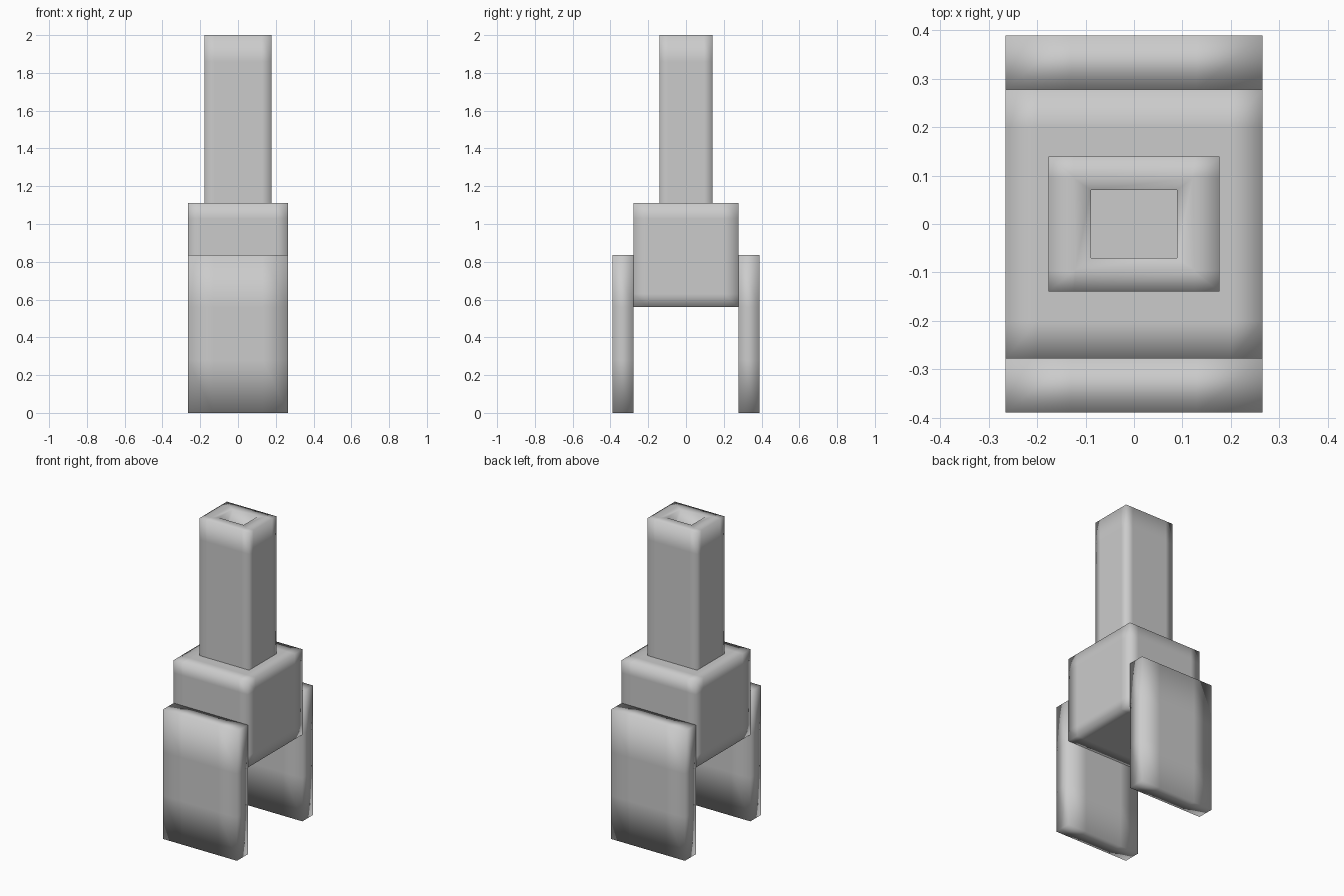
import bpy
import bmesh
from mathutils import Matrix, Vector

if "Cube" in bpy.data.objects:
    bpy.data.objects.remove(bpy.data.objects["Cube"])


def box_bmesh(lo, hi):
    bm = bmesh.new()
    lo, hi = Vector(lo), Vector(hi)
    size = hi - lo
    bmesh.ops.create_cube(bm, size=1, matrix=Matrix.Translation((lo + hi) / 2)
                          @ Matrix.Diagonal((*size, 1)))
    return bm


def add_loops(bm, cuts):
    # support loops keep the broad faces flat under smooth shading
    for axis, values in enumerate(cuts):
        normal = Vector((0, 0, 0))
        normal[axis] = 1
        for v in values:
            bmesh.ops.bisect_plane(bm, geom=bm.verts[:] + bm.edges[:] + bm.faces[:],
                                   plane_co=normal * v, plane_no=normal)


def finish(bm, name):
    bmesh.ops.recalc_face_normals(bm, faces=bm.faces[:])
    for f in bm.faces:
        f.smooth = True
    mesh = bpy.data.meshes.new(name)
    bm.to_mesh(mesh)
    bm.free()
    obj = bpy.data.objects.new(name, mesh)
    bpy.context.collection.objects.link(obj)
    return obj


# Central block
block = box_bmesh((-0.265, -0.278, 0.56), (0.265, 0.278, 1.112))
add_loops(block, ((-0.2, 0.2), (-0.2, 0.2), (0.63, 1.03)))
finish(block, "centre_block")

# Hollow square shaft: the rim is half the outer size, open down to the block
shaft = box_bmesh((-0.177, -0.139, 1.05), (0.177, 0.139, 2.0))
top = max(shaft.faces, key=lambda f: f.calc_center_median().z)
bottom = min(shaft.faces, key=lambda f: f.calc_center_median().z)
bmesh.ops.inset_region(shaft, faces=[top], thickness=0.05)
for v in top.verts:
    v.co.x = 0.089 if v.co.x > 0 else -0.089
    v.co.y = 0.07 if v.co.y > 0 else -0.07
walls = bmesh.ops.extrude_face_region(shaft, geom=[top])["geom"]
floor = [g for g in walls if isinstance(g, bmesh.types.BMFace)]
for v in floor[0].verts:
    v.co.z = 1.08
dead = floor + [bottom] + ([top] if top.is_valid else [])
bmesh.ops.delete(shaft, geom=dead, context='FACES')
add_loops(shaft, ((-0.125, 0.125), (-0.095, 0.095), (1.86,)))
finish(shaft, "hollow_shaft")

# Two side plates gripping the block
for side, name in ((-1, "front_plate"), (1, "back_plate")):
    y0, y1 = sorted((side * 0.278, side * 0.389))
    plate = box_bmesh((-0.265, y0, 0), (0.265, y1, 0.835))
    add_loops(plate, ((-0.13, 0.13), (), (0.28, 0.56)))
    finish(plate, name)
